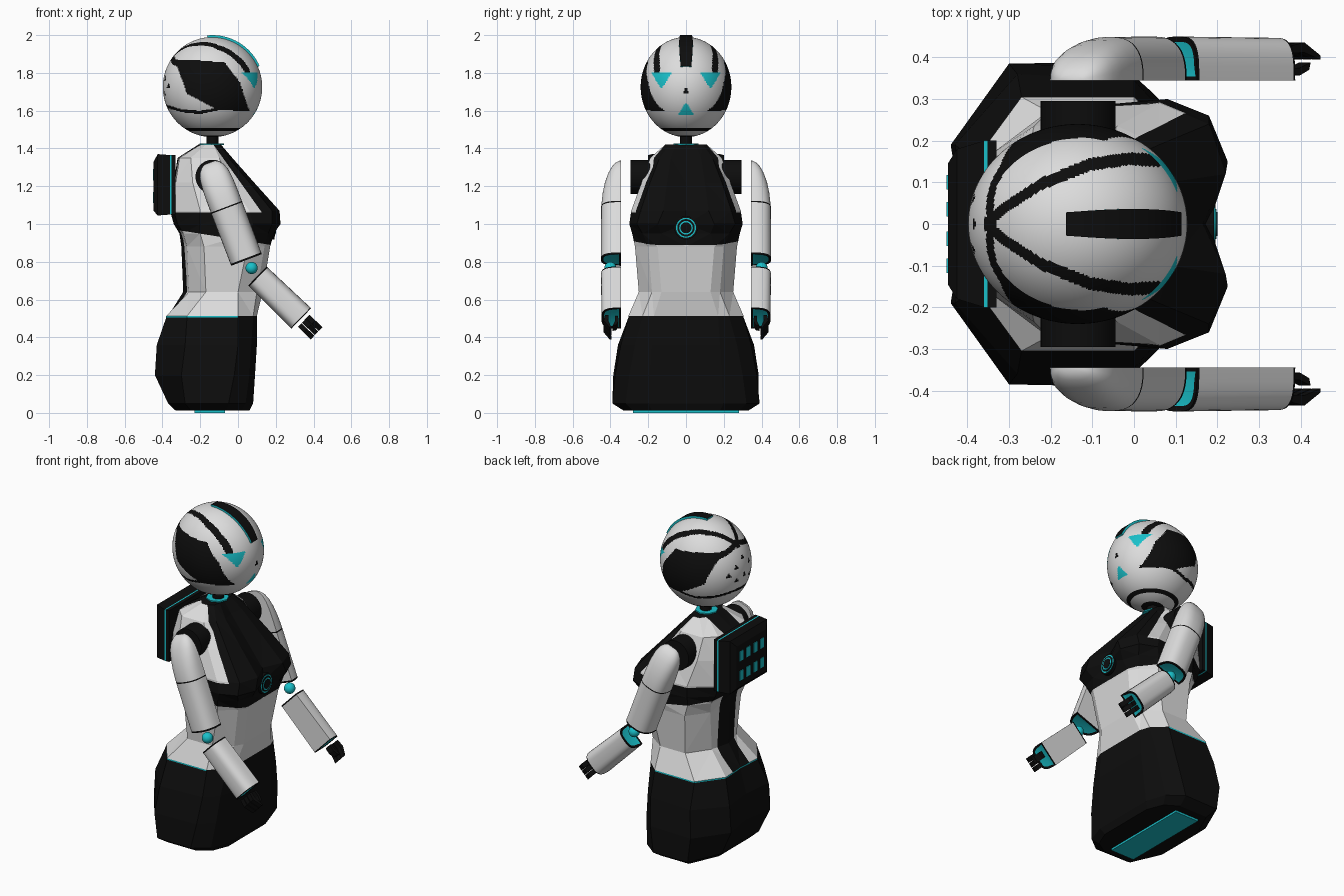
import bpy, bmesh, math
from mathutils import Vector, Matrix

if "Cube" in bpy.data.objects:
    bpy.data.objects.remove(bpy.data.objects["Cube"])

# Colours
MATS = []
for name, col in (("white shell", (.72, .72, .72)), ("black panel", (.004, .004, .004)),
                  ("cyan glow", (.01, .53, .59))):
    m = bpy.data.materials.new(name)
    m.diffuse_color = (*col, 1)
    m.use_nodes = True
    m.node_tree.nodes["Principled BSDF"].inputs["Base Color"].default_value = m.diffuse_color
    MATS.append(m)
WHITE, BLACK, CYAN = 0, 1, 2


def finish(name, bm, rule, smooth=None):
    """Turn a bmesh into an object, colouring faces with a rule (or one colour)."""
    bmesh.ops.recalc_face_normals(bm, faces=bm.faces[:])
    for f in bm.faces:
        f.material_index = rule(f.calc_center_median(), f.normal) if callable(rule) else rule
    me = bpy.data.meshes.new(name)
    bm.to_mesh(me)
    bm.free()
    for m in MATS:
        me.materials.append(m)
    ob = bpy.data.objects.new(name, me)
    bpy.context.collection.objects.link(ob)
    if smooth:
        bpy.ops.object.select_all(action='DESELECT')
        ob.select_set(True)
        bpy.context.view_layer.objects.active = ob
        bpy.ops.object.shade_smooth_by_angle(angle=math.radians(smooth))
    return ob


def loft(sections):
    """Skin closed sections; returns bmesh and the two end caps."""
    bm = bmesh.new()
    rows = [[bm.verts.new(p) for p in s] for s in sections]
    n = len(rows[0])
    for a, b in zip(rows, rows[1:]):
        for i in range(n):
            j = (i + 1) % n
            bm.faces.new((a[i], a[j], b[j], b[i]))
    return bm, bm.faces.new(rows[0]), bm.faces.new(rows[-1])


def box(name, c, s, mat):
    bm = bmesh.new()
    bmesh.ops.create_cube(bm, size=1, matrix=Matrix.Translation(c) @ Matrix.Diagonal((*s, 1)))
    return finish(name, bm, mat)


def cyl(name, c, r, depth, axis, mat, seg=32):
    bm = bmesh.new()
    rot = Vector((0, 0, 1)).rotation_difference(Vector(axis)).to_matrix().to_4x4()
    bmesh.ops.create_cone(bm, cap_ends=True, segments=seg, radius1=r, radius2=r, depth=depth,
                          matrix=Matrix.Translation(c) @ rot)
    return finish(name, bm, mat, 30)


def inside(x, z, poly):
    hit = False
    for (x1, z1), (x2, z2) in zip(poly, poly[1:] + poly[:1]):
        if (z1 > z) != (z2 > z) and x < (x2 - x1) * (z - z1) / (z2 - z1) + x1:
            hit = not hit
    return hit


def interp(x, pts):
    for (a, ya), (b, yb) in zip(pts, pts[1:]):
        if a <= x <= b:
            return ya + (yb - ya) * (x - a) / (b - a)
    return None


# Body: half sections from front centre to back centre, mirrored
def ring(z, half):
    pts = [(x, y, z) for x, y in half]
    return pts + [(x, -y, z) for x, y in half[-2:0:-1]]


HIP = [(.1, 0), (.1, .17), (.08, .23), (0, .305), (-.27, .305), (-.38, .155), (-.37, 0)]
torso = [
    (1.42, [(-.1, 0), (-.09, .05), (-.1, .09), (-.13, .11), (-.17, .11), (-.2, .07), (-.21, 0)]),
    (1.35, [(-.05, 0), (-.03, .08), (-.05, .14), (-.1, .19), (-.25, .19), (-.31, .13), (-.32, 0)]),
    (1.22, [(.05, 0), (.085, .1), (.06, .19), (-.04, .235), (-.24, .235), (-.33, .16), (-.34, 0)]),
    (1.07, [(.165, 0), (.22, .12), (.18, .24), (.06, .29), (-.2, .275), (-.34, .17), (-.36, 0)]),
    (1.0, [(.18, 0), (.225, .15), (.18, .26), (.08, .3), (-.2, .275), (-.32, .17), (-.34, 0)]),
    (.95, [(.17, 0), (.19, .13), (.16, .23), (.06, .285), (-.2, .27), (-.29, .17), (-.31, 0)]),
    (.88, [(.17, 0), (.17, .15), (.14, .2), (.05, .27), (-.18, .27), (-.27, .15), (-.3, 0)]),
    (.64, [(.13, 0), (.13, .13), (.1, .18), (0, .25), (-.17, .25), (-.26, .12), (-.29, 0)]),
    (.513, HIP)]
hips = [
    (.513, HIP), (.505, HIP),
    (.36, [(.1, 0), (.1, .18), (.07, .27), (0, .345), (-.28, .36), (-.43, .19), (-.41, 0)]),
    (.2, [(.09, 0), (.09, .19), (.06, .3), (-.02, .375), (-.3, .385), (-.44, .19), (-.41, 0)]),
    (.05, [(.08, 0), (.08, .2), (.04, .32), (-.05, .39), (-.28, .385), (-.37, .18), (-.35, 0)]),
    (.012, [(.06, 0), (.06, .18), (.02, .28), (-.06, .33), (-.25, .33), (-.33, .15), (-.33, 0)])]

CHEST_N = Vector((.35, 0, .25))     # plane of the diagonal chest edge
CHEST_P = Vector((-.13, 0, 1.42))
BUST_N = Vector((.08, 0, .5))       # plane under the bust
BUST_P = Vector((.2, 0, .885))
bm, _, _ = loft([ring(z, h) for z, h in torso])
bmesh.ops.triangulate(bm, faces=bm.faces[:])
for co, no in ((CHEST_P, CHEST_N), (BUST_P, BUST_N), ((0, 0, 1.06), (0, 0, 1)),
               ((0, .08, 0), (0, 1, 0)), ((0, -.08, 0), (0, 1, 0))):
    bmesh.ops.bisect_plane(bm, geom=bm.verts[:] + bm.edges[:] + bm.faces[:],
                           plane_co=co, plane_no=no)


def torso_colour(c, n):
    if c.z > 1.415 or (abs(c.y) < .08 and c.x < -.18):
        return BLACK
    if (c - BUST_P).dot(BUST_N) > 0 and (c.z < 1.06 or (c - CHEST_P).dot(CHEST_N) > 0):
        return BLACK
    return WHITE


finish("torso", bm, torso_colour)
bm, _, _ = loft([ring(z, h) for z, h in hips])
finish("hips", bm, lambda c, n: CYAN if .506 < c.z < .5129 and c.x < .03 else BLACK)
box("base_plate", (-.15, 0, .008), (.16, .56, .016), CYAN)

# Neck, collar and chest emblem disc
cyl("neck", (-.135, 0, 1.45), .032, .1, (0, 0, 1), BLACK)
cyl("collar_ring", (-.14, 0, 1.423), .065, .008, (0, 0, 1), CYAN, 8)
for i, (r, mat) in enumerate(((.062, BLACK), (.053, CYAN), (.046, BLACK), (.036, CYAN), (.029, BLACK))):
    cyl(f"chest_disc_{i}", (.182 + .002 * i, 0, .98), r, .02, (1, 0, 0), mat)

# Backpack with a cyan rim and vent windows
bm, _, _ = loft([[(x, y * s, z) for y, z in ((w, t), (w, b), (-w, b), (-w, t))]
                 for x, w, t, b, s in ((-.33, .2, 1.365, 1.05, 1), (-.352, .2, 1.365, 1.05, 1),
                                       (-.36, .2, 1.365, 1.05, 1), (-.425, .18, 1.37, 1.045, 1),
                                       (-.447, .145, 1.33, 1.07, 1))])
finish("backpack", bm, lambda c, n: CYAN if -.36 < c.x < -.352 else BLACK)
for y in (-.1, -.035, .035, .1):
    for z in (1.14, 1.26):
        box("backpack_vent", (-.447, y, z), (.006, .035, .06), CYAN)

# Head: fine ellipsoid, painted panels chosen by position
HC, HR = Vector((-.135, 0, 1.725)), Vector((.263, .24, .265))
SIDE = [(-.335, 1.87), (-.2, 1.865), (-.07, 1.855), (.01, 1.75), (.055, 1.61), (-.12, 1.61), (-.27, 1.69)]
STRIPE = [(-.36, 0), (-.3, .045), (-.225, .095), (-.105, .143), (-.01, .157), (.07, .152)]
JAW = [(-.4, 1.63), (-.3, 1.6), (-.2, 1.59), (-.1, 1.61), (.06, 1.605)]


def tri(y, z, cy, cz, w, h):
    """Triangle test: base at cz, tip at cz + h (h may be negative)."""
    t = (z - cz) / h
    return 0 < t < 1 and abs(y - cy) < w * (1 - t)


def head_colour(c, n):
    x, y, z = c.x, abs(c.y), c.z
    if x > 0:
        if tri(y, z, .13, 1.8, .055, -.085) or tri(y, z, 0, 1.58, .042, .065):
            return CYAN
        if tri(y, z, 0, 1.69, .018, .035):
            return BLACK
    if x < -.3 and z < 1.85:
        for ty, tz in ((0, 1.8), (0, 1.7), (.06, 1.76), (.06, 1.68), (.11, 1.72)):
            if tri(y, z, ty, tz, .015, .03):
                return BLACK
    if y > .04 and inside(x, z, SIDE):
        return BLACK
    s = interp(x, STRIPE)
    if z > 1.78 and s is not None and abs(y - s) < .015:
        return BLACK
    if x < -.2 and abs(z - (1.89 - .33 * y)) < .013:
        return BLACK
    j = interp(x, JAW)
    if j is not None and abs(z - j) < .008:
        return BLACK
    return BLACK if 1.493 < z < 1.508 or z < 1.468 else WHITE


bm = bmesh.new()
bmesh.ops.create_uvsphere(bm, u_segments=220, v_segments=150, radius=1,
                          matrix=Matrix.Translation(HC) @ Matrix.Diagonal((*HR, 1)))
finish("head", bm, head_colour, 40)

# Raised crest along the top of the head
crest = []
for i in range(21):
    a = math.radians(-6 + 72 * i / 20)
    w = .028 + .008 * math.sin(math.pi * i / 20)
    crest.append([(HC.x + r * HR.x * math.sin(a), y, HC.z + r * HR.z * math.cos(a))
                  for r, y in ((.97, -w), (1.037, -w), (1.037, w), (.97, w))])
bm, _, _ = loft(crest)
finish("head_crest", bm, lambda c, n: BLACK if abs(n.y) < .5 and n.dot((c - HC).normalized()) > .7 else CYAN, 30)


# Arms
def arm_part(name, side, p0, p1, rows, power, lines):
    """D-shaped shell, flat inside; rows are (distance, half width, depth)."""
    p0, p1 = Vector(p0), Vector(p1)
    d = (p1 - p0).normalized()
    u = Vector((-d.z, 0, d.x))
    secs = []
    for t, w, dep in rows:
        sec = []
        for k in range(21):
            a = math.pi * k / 20
            ca = math.cos(a)
            q = p0 + d * t + u * (w * math.copysign(abs(ca) ** power, ca))
            sec.append((q.x, side * (.345 + dep * max(math.sin(a), 0) ** power), q.z))
        secs.append(sec)
    bm, first, last = loft(secs)
    bm.normal_update()
    length = (p1 - p0).length
    bmesh.ops.recalc_face_normals(bm, faces=bm.faces[:])
    for f in ([last] if rows[0][1] < .05 else [first, last]):
        bmesh.ops.inset_region(bm, faces=[f], thickness=.013, depth=-.004)

    def colour(c, n):
        t = (c - p0).dot(d)
        if abs(n.dot(d)) > .97 and (t > length - .02 or t < .02) and rows[0][1] > .05 or \
                (abs(n.dot(d)) > .97 and t > length - .02):
            return BLACK
        return BLACK if any(a < t < b for a, b in lines) else WHITE
    ob = finish(name, bm, colour, 35)
    for f in ob.data.polygons:      # open ends glow inside the black rim
        if len(f.vertices) > 10 and f.area > .002 and abs(f.normal.dot(d)) > .9:
            f.material_index = CYAN
    return d, u, p1


for side, tag in ((1, "left"), (-1, "right")):
    cyl(tag + "_shoulder_joint", (-.135, side * .235, 1.25), .09, .12, (0, 1, 0), BLACK)
    arm_part(tag + "_upper_arm", side, (-.15, 0, 1.325), (.045, 0, .81),
             [(0, .03, .012), (.012, .05, .03), (.035, .068, .05), (.07, .08, .068), (.12, .086, .085),
              (.18, .088, .097), (.25, .088, .104), (.257, .088, .104), (.541, .087, .105),
              (.551, .087, .105)], .75, ((.251, .256), (.542, .55)))
    d, u, end = arm_part(tag + "_forearm", side, (.1025, 0, .725), (.335, 0, .5),
                         [(0, .07, .105), (.008, .07, .105), (.318, .075, .102), (.3235, .075, .102)],
                         .6, ((.001, .0075), (.3185, .323)))
    bm = bmesh.new()
    bmesh.ops.create_uvsphere(bm, u_segments=24, v_segments=16, radius=.032,
                              matrix=Matrix.Translation((.072, side * .4, .767)))
    finish(tag + "_elbow_ball", bm, CYAN, 40)
    # Fingers: three curved outer ones and a thumb
    outer = [(.018, .41), (.018, .428), (.06, .436), (.113, .405), (.113, .395), (.06, .412)]
    thumb = [(.018, .36), (.018, .375), (.055, .375), (.09, .388), (.085, .37), (.055, .357)]
    for o, hw, prof in ((-.031, .0135, outer), (0, .0135, outer), (.031, .0135, outer), (.015, .02, thumb)):
        secs = []
        for e in (-hw, hw):
            pts = [end + d * t + u * (o + e) for t, y in prof]
            secs.append([(p.x, side * y, p.z) for p, (t, y) in zip(pts, prof)])
        bm, _, _ = loft(secs)
        finish(tag + "_finger", bm, BLACK)
